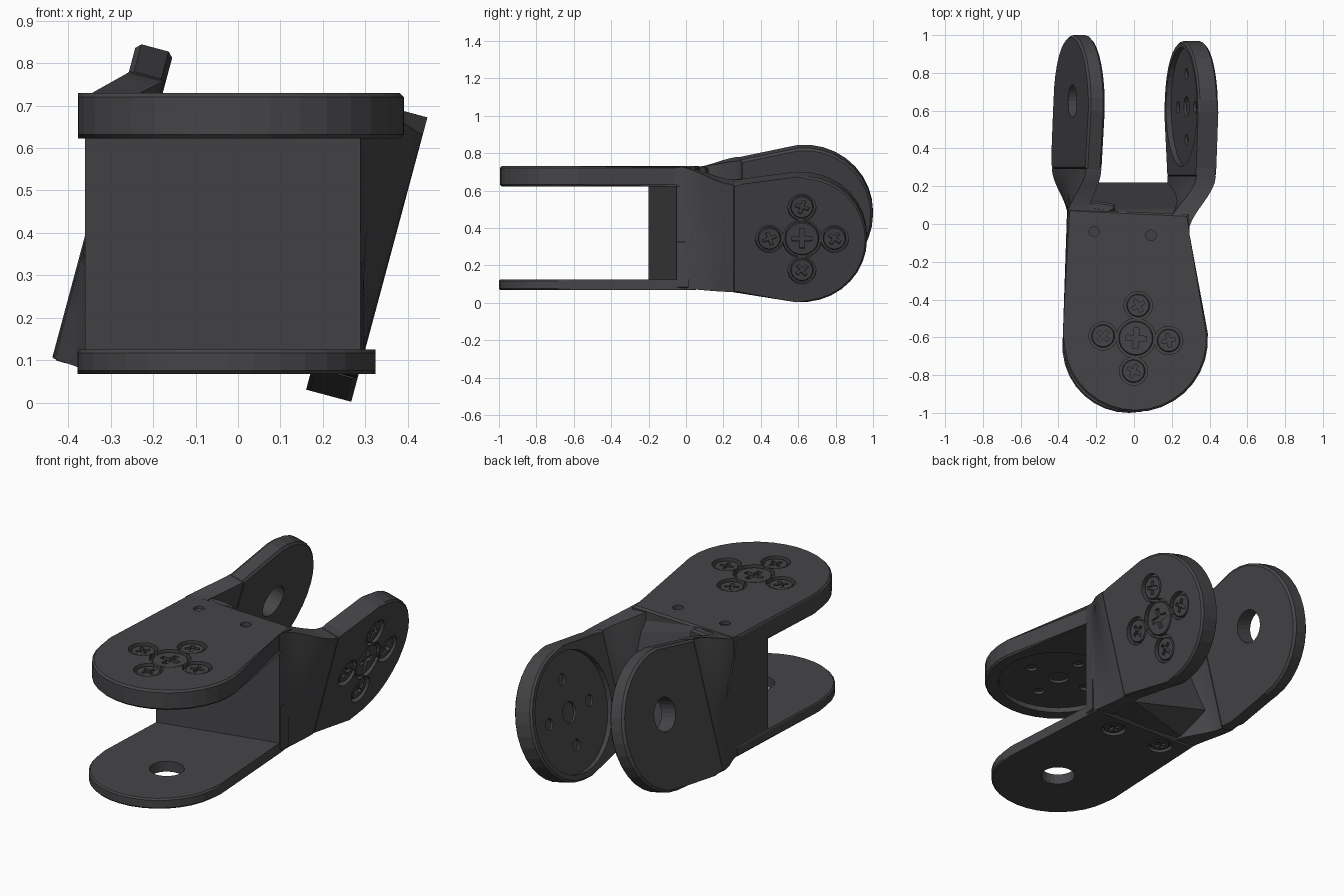
import bpy, bmesh
from math import sin, cos, radians, pi
from mathutils import Matrix, Vector

if "Cube" in bpy.data.objects:
    bpy.data.objects.remove(bpy.data.objects["Cube"])

dark = bpy.data.materials.new("dark_plastic")
dark.diffuse_color = (0.06, 0.06, 0.065, 1)
dark.use_nodes = True
dark.node_tree.nodes["Principled BSDF"].inputs["Base Color"].default_value = dark.diffuse_color

# Local frames: a = across plate, b = along y, c = plate normal
FRONT = Matrix.Identity(4)
S, C = sin(radians(15)), cos(radians(15))
REAR = Matrix(((S, 0, C, 0), (0, 1, 0, 0), (C, 0, -S, 0), (0, 0, 0, 1)))


def finish(bm, name, frame):
    bm.transform(frame)
    bmesh.ops.recalc_face_normals(bm, faces=bm.faces)
    me = bpy.data.meshes.new(name)
    bm.to_mesh(me)
    bm.free()
    ob = bpy.data.objects.new(name, me)
    bpy.context.collection.objects.link(ob)
    me.materials.append(dark)
    return ob


def prism(name, pts, c0, c1, frame, bevel=0):
    bm = bmesh.new()
    lo = [bm.verts.new((a, b, c0)) for a, b in pts]
    hi = [bm.verts.new((a, b, c1)) for a, b in pts]
    caps = [bm.faces.new(lo[::-1]), bm.faces.new(hi)]
    n = len(pts)
    for i in range(n):
        j = (i + 1) % n
        bm.faces.new((lo[i], lo[j], hi[j], hi[i]))
    if bevel:
        edges = [e for f in caps for e in f.edges]
        bmesh.ops.bevel(bm, geom=edges, offset=bevel, segments=1, affect='EDGES')
    return finish(bm, name, frame)


def circle(a, b, r, n=24):
    return [(a + r * cos(2 * pi * i / n), b + r * sin(2 * pi * i / n)) for i in range(n)]


def paddle(a, b, r, side, base, n=18):
    arc = [radians(-95 + 190 * i / n) for i in range(n + 1)]
    return [(a + r * sin(t), b + side * r * cos(t)) for t in arc] + base


def hull(name, points):
    bm = bmesh.new()
    for p in points:
        bm.verts.new(p)
    res = bmesh.ops.convex_hull(bm, input=bm.verts)
    junk = [v for v in res["geom_interior"] + res["geom_unused"]
            if isinstance(v, bmesh.types.BMVert)]
    bmesh.ops.delete(bm, geom=list(set(junk)), context='VERTS')
    return finish(bm, name, FRONT)


def loft(name, start, end, steps=8, rows=6):
    # twisted neck between two four-cornered sections, eased at both ends
    bm = bmesh.new()
    rings = []
    for i in range(steps + 1):
        t = i / steps
        e = t * t * (3 - 2 * t)
        q = []
        for p0, p1 in zip(start, end):
            p = Vector(p0).lerp(Vector(p1), e)
            p.y = p0[1] + (p1[1] - p0[1]) * t
            q.append(p)
        side = [q[0].lerp(q[1], k / rows) for k in range(rows + 1)]
        side += [q[2].lerp(q[3], k / rows) for k in range(rows + 1)]
        rings.append([bm.verts.new(p) for p in side])
    n = len(rings[0])
    for A, B in zip(rings, rings[1:]):
        for k in range(n):
            bm.faces.new((A[k], A[(k + 1) % n], B[(k + 1) % n], B[k]))
    bm.faces.new(rings[0])
    bm.faces.new(rings[-1])
    ob = finish(bm, name, FRONT)
    bpy.ops.object.select_all(action='DESELECT')
    ob.select_set(True)
    bpy.context.view_layer.objects.active = ob
    bpy.ops.object.shade_smooth_by_angle(angle=radians(30))
    return ob


def cut(ob, pts, c0, c1, frame):
    tool = prism("cutter", pts, c0, c1, frame)
    tool.hide_render = True
    mod = ob.modifiers.new("cut", 'BOOLEAN')
    mod.operation, mod.solver, mod.object = 'DIFFERENCE', 'EXACT', tool
    bpy.context.view_layer.objects.active = ob
    bpy.ops.object.modifier_apply(modifier=mod.name)
    bpy.data.objects.remove(tool, do_unlink=True)


def cross(a, b, r, w, turn):
    pts = [(w, w), (w, r), (-w, r), (-w, w), (-r, w), (-r, -w),
           (-w, -w), (-w, -r), (w, -r), (w, -w), (r, -w), (r, w)]
    return [(a + x * cos(turn) - y * sin(turn), b + x * sin(turn) + y * cos(turn)) for x, y in pts]


def screw(name, a, b, r, top, frame, turn, depth=0.04):
    # head with a cross-shaped drive
    ob = prism(name, circle(a, b, r), top - depth, top, frame, abs(depth) * 0.15)
    cut(ob, cross(a, b, r * 0.6, r * 0.15, turn), top - depth * 0.6, top + depth, frame)


def horn_plate(name, pts, a, b, c0, c1, frame, turn):
    # thick arm: round inner pocket, five screws from outside
    ob = prism(name, pts, c0, c1, frame, 0.01)
    spots = [(a, b, 0.105, 0.055)]
    for k in range(4):
        t = turn + k * pi / 2
        spots.append((a + 0.174 * cos(t), b + 0.174 * sin(t), 0.075, 0.03))
    cut(ob, circle(a, b, 0.315, 36), c0 - 0.05, c0 + 0.028, frame)
    for x, y, r, hole in spots:
        cut(ob, circle(x, y, r), c1 - 0.03, c1 + 0.05, frame)
        cut(ob, circle(x, y, hole, 16), c0 - 0.05, c0 + 0.042, frame)
    for i, (x, y, r, hole) in enumerate(spots):
        screw(f"{name}_screw_{i}", x, y, r - 0.014, c1 - 0.008, frame, turn + i * 0.3, 0.03)
    return ob


# Front fork: thick upper arm and thin lower arm
top = horn_plate("upper_arm", paddle(0.007, -0.61, 0.385, -1,
                 [(0.285, -0.06), (0.29, 0.05), (-0.35, 0.08)]),
                 0.01, -0.605, 0.622, 0.73, FRONT, radians(-4))
for x, y in ((-0.21, -0.04), (0.09, -0.06)):
    cut(top, circle(x, y, 0.028, 16), 0.70, 0.8, FRONT)

low = prism("lower_arm", paddle(-0.027, -0.648, 0.352, -1,
            [(0.287, -0.04), (0.285, 0.04), (-0.355, 0.06)]), 0.068, 0.125, FRONT, 0.008)
cut(low, circle(0.0, -0.62, 0.088), 0, 0.2, FRONT)
for i, (x, y) in enumerate(((-0.21, -0.04), (0.09, -0.06))):
    cut(low, circle(x, y, 0.065), 0, 0.095, FRONT)
    screw(f"base_screw_{i}", x, y, 0.052, 0.073, FRONT, 0.4, -0.03)

# Rear fork, rolled 15 degrees: thick right arm and thin left arm
horn_plate("right_arm", paddle(0.418, 0.62, 0.348, 1,
           [(0.725, 0.3), (0.725, 0.25), (0.125, 0.25)]),
           0.421, 0.62, 0.147, 0.257, REAR, 0)
left = prism("left_arm", paddle(0.39, 0.632, 0.368, 1,
             [(0.69, 0.29), (-0.015, 0.29), (-0.01, 0.37)]), -0.45, -0.36, REAR, 0.012)
cut(left, circle(0.42, 0.65, 0.088), -0.6, -0.2, REAR)


def r(a, b, c):
    return REAR @ Vector((a, b, c))


# Twisted hub with slanted front and rear webs
hull("hub", [(x, y, z) for x, y in ((-0.36, -0.2), (-0.352, 0.05), (0.285, -0.05), (0.285, 0.03))
             for z in (0.09, 0.70)]
     + [r(v, y, n) for n in (-0.39, 0.15) for v, y in ((0.12, 0.22), (0.65, 0.08))])

# Flared necks joining the hub to the rear arms
loft("right_neck",
     [(0.288, -0.05, 0.075), (0.288, -0.05, 0.728), (0.18, -0.02, 0.728), (0.18, -0.02, 0.075)],
     [r(0.128, 0.255, 0.255), r(0.722, 0.255, 0.255), r(0.722, 0.255, 0.149), r(0.128, 0.255, 0.149)])
loft("left_neck",
     [(-0.352, 0.04, 0.075), (-0.352, 0.04, 0.725), (-0.24, 0.04, 0.725), (-0.24, 0.04, 0.075)],
     [r(-0.012, 0.295, -0.447), r(0.688, 0.295, -0.447), r(0.688, 0.295, -0.363), r(-0.012, 0.295, -0.363)])

# Small ridge behind the upper arm
prism("top_ridge", [(-0.33, 0.06), (-0.13, 0.06), (-0.1, 0.075), (-0.1, 0.105), (-0.2, 0.12), (-0.33, 0.1)],
      0.64, 0.725, FRONT, 0.01)

# Clearance step at the lower right of the hub
prism("side_step", [(0.2, -0.06), (0.29, -0.045), (0.297, 0.015), (0.2, 0.015)], 0.08, 0.33, FRONT, 0.004)
